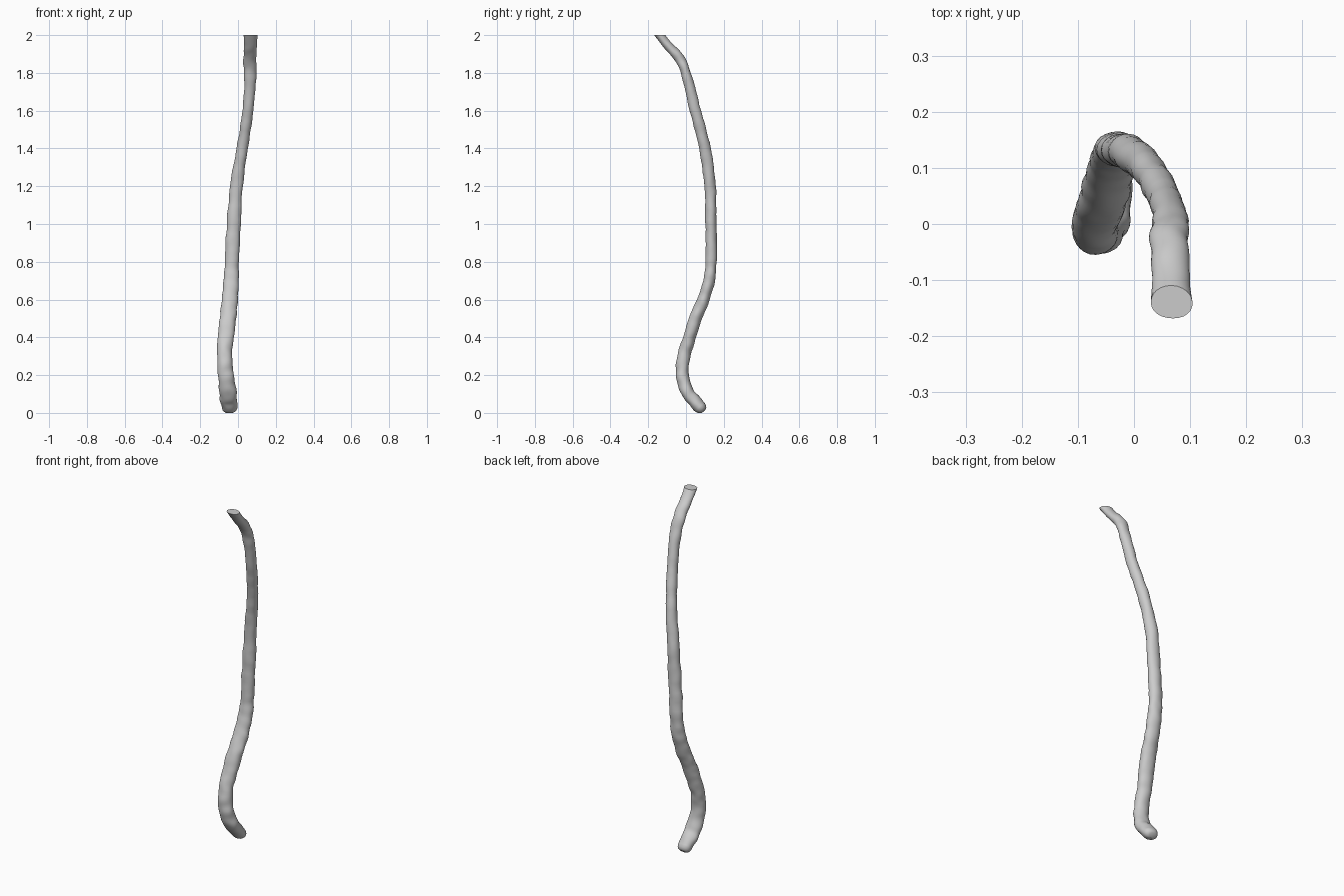
import bpy, bmesh, math
from mathutils import Vector, noise

if "Cube" in bpy.data.objects:
    bpy.data.objects.remove(bpy.data.objects["Cube"])

# Centre line and thickness, bottom to top: x, y, z, half width, half depth
PATH = [
    (-0.046, 0.076, 0.028, 0.041, 0.033), (-0.048, 0.045, 0.062, 0.045, 0.034),
    (-0.052, 0.008, 0.11, 0.045, 0.034), (-0.064, -0.019, 0.20, 0.042, 0.035),
    (-0.071, -0.012, 0.30, 0.039, 0.035), (-0.065, 0.018, 0.40, 0.042, 0.033),
    (-0.053, 0.050, 0.50, 0.043, 0.033), (-0.043, 0.092, 0.60, 0.043, 0.032),
    (-0.036, 0.122, 0.70, 0.040, 0.030), (-0.032, 0.133, 0.80, 0.037, 0.030),
    (-0.022, 0.132, 1.00, 0.037, 0.029), (-0.008, 0.127, 1.20, 0.033, 0.030),
    (0.022, 0.101, 1.40, 0.030, 0.030), (0.052, 0.050, 1.60, 0.028, 0.029),
    (0.065, 0.005, 1.78, 0.031, 0.027), (0.063, -0.030, 1.87, 0.035, 0.026),
    (0.065, -0.090, 1.94, 0.034, 0.024), (0.068, -0.139, 2.00, 0.038, 0.022),
]
STEPS, SIDES = 8, 24


def spline(t):
    """Smooth interpolation through the path points."""
    i = min(int(t), len(PATH) - 2)
    f = t - i
    q = [PATH[max(0, min(len(PATH) - 1, i + k))] for k in (-1, 0, 1, 2)]
    return [0.5 * (2 * b + (c - a) * f + (2 * a - 5 * b + 4 * c - d) * f * f
                   + (3 * b - a - 3 * c + d) * f ** 3) for a, b, c, d in zip(*q)]


bm = bmesh.new()
rings = []


def add_ring(c, tangent, rx, ry, amount=1.0, level=False):
    """One lumpy cross-section, square to the path or cut level."""
    side = (Vector((1, 0, 0)) - tangent * tangent.x).normalized()
    depth = tangent.cross(side)
    ring = []
    for k in range(SIDES):
        a = 2 * math.pi * k / SIDES
        p = c + side * rx * math.cos(a) + depth * ry * math.sin(a)
        lump = 1 + amount * 0.13 * noise.noise(p * 20)
        p = c + (p - c) * lump
        if level:
            p -= tangent * ((p.z - 2.0) / tangent.z)
        p.z = max(0.0, min(2.0, p.z))
        ring.append(bm.verts.new(p))
    rings.append(ring)


# Rounded lower end, then the stem, then the level cut at the top
last = len(PATH) - 1
start, t0 = Vector(spline(0)[:3]), (Vector(spline(0.2)[:3]) - Vector(spline(0)[:3])).normalized()
for s, r in ((0.026, 0.45), (0.022, 0.7), (0.012, 0.9)):
    add_ring(start - t0 * s, t0, PATH[0][3] * r, PATH[0][4] * r)
for n in range(last * STEPS + 1):
    t = n / STEPS
    v = spline(t)
    tan = Vector(spline(min(t + 0.1, last))[:3]) - Vector(spline(max(t - 0.1, 0))[:3])
    if t > last - 0.5 and n < last * STEPS:
        continue
    add_ring(Vector(v[:3]), tan.normalized(), v[3], v[4], level=(n == last * STEPS))

for a, b in zip(rings, rings[1:]):
    for k in range(SIDES):
        j = (k + 1) % SIDES
        bm.faces.new((a[k], a[j], b[j], b[k]))
bm.faces.new(rings[0][::-1])
bm.faces.new(rings[-1])
bmesh.ops.recalc_face_normals(bm, faces=bm.faces)

mesh = bpy.data.meshes.new("stem")
bm.to_mesh(mesh)
bm.free()
stem = bpy.data.objects.new("stem", mesh)
bpy.context.collection.objects.link(stem)
bpy.context.view_layer.objects.active = stem
stem.select_set(True)
bpy.ops.object.shade_smooth_by_angle(angle=math.radians(40))
